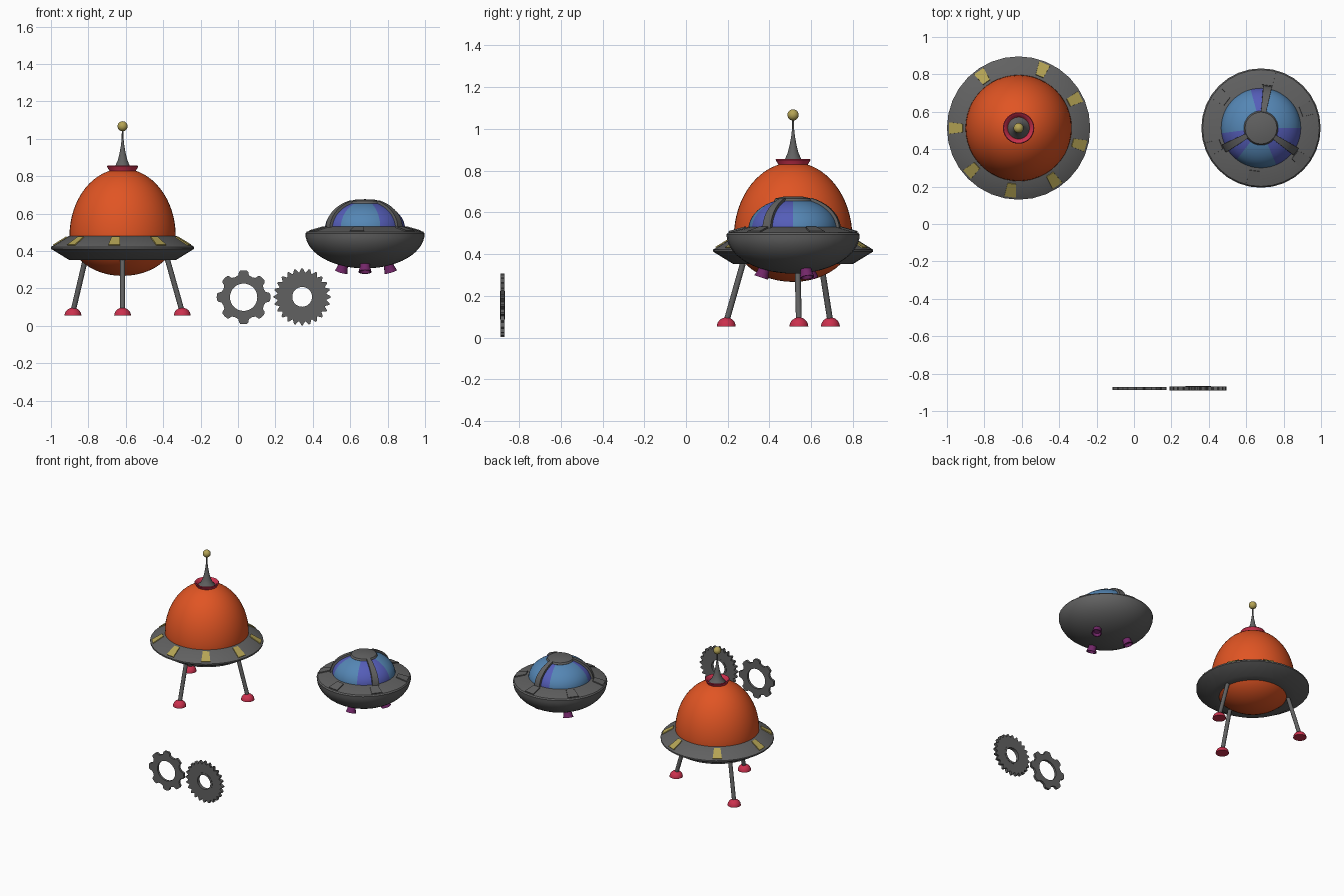
import bpy, bmesh, math
from mathutils import Vector, Matrix

if "Cube" in bpy.data.objects:
    bpy.data.objects.remove(bpy.data.objects["Cube"])

def mat(name, rgb):
    m = bpy.data.materials.new(name)
    m.diffuse_color = (*rgb, 1)
    m.use_nodes = True
    m.node_tree.nodes["Principled BSDF"].inputs["Base Color"].default_value = m.diffuse_color
    return m

GREY = mat("dark_grey", (0.12, 0.12, 0.12))
ORANGE = mat("orange", (0.75, 0.09, 0.017))
YELLOW = mat("yellow", (0.46, 0.37, 0.09))
RED = mat("red", (0.6, 0.03, 0.075))
BLUE = mat("glass_blue", (0.09, 0.24, 0.46))
VIOLET = mat("glass_violet", (0.09, 0.11, 0.48))
PURPLE = mat("purple", (0.17, 0.02, 0.14))

def finish(bm, name, mats, loc=(0, 0, 0), smooth=True):
    bmesh.ops.remove_doubles(bm, verts=bm.verts, dist=1e-5)
    bmesh.ops.recalc_face_normals(bm, faces=bm.faces)
    me = bpy.data.meshes.new(name)
    bm.to_mesh(me)
    bm.free()
    for m in mats:
        me.materials.append(m)
    ob = bpy.data.objects.new(name, me)
    bpy.context.collection.objects.link(ob)
    ob.location = loc
    if smooth:
        bpy.context.view_layer.objects.active = ob
        ob.select_set(True)
        bpy.ops.object.shade_smooth_by_angle(angle=math.radians(35))
        ob.select_set(False)
    return ob

def lathe(name, prof, m, loc, n=32, closed=False, axis=None, paint=None):
    """Turn an (r, z) profile around z, or around another axis direction."""
    bm = bmesh.new()
    rows = [[bm.verts.new((r * math.cos(2 * math.pi * i / n), r * math.sin(2 * math.pi * i / n), z))
             for i in range(n)] for r, z in prof]
    pairs = list(zip(rows, rows[1:])) + ([(rows[-1], rows[0])] if closed else [])
    for a, b in pairs:
        for i in range(n):
            j = (i + 1) % n
            f = bm.faces.new((a[i], a[j], b[j], b[i]))
            if paint:
                f.material_index = paint(f.calc_center_median())
    bmesh.ops.remove_doubles(bm, verts=bm.verts, dist=1e-5)
    bmesh.ops.dissolve_degenerate(bm, edges=bm.edges, dist=1e-6)
    if axis is not None:
        q = Vector((0, 0, 1)).rotation_difference(Vector(axis))
        bmesh.ops.transform(bm, matrix=q.to_matrix().to_4x4(), verts=bm.verts)
    return finish(bm, name, m if isinstance(m, list) else [m], loc)

def strip(name, pts, deg, m, loc, up, down):
    """Radial strip at an angle; pts are (r, z, half_width)."""
    bm = bmesh.new()
    rings = []
    for k, (r, z, w) in enumerate(pts):
        a, b = pts[max(k - 1, 0)], pts[min(k + 1, len(pts) - 1)]
        d = Vector((b[0] - a[0], b[1] - a[1])).normalized()
        nx, nz = -d.y, d.x
        rings.append([bm.verts.new((r + nx * o, s * w, z + nz * o))
                      for o, s in ((up, 1), (up, -1), (-down, -1), (-down, 1))])
    for a, b in zip(rings, rings[1:]):
        for i in range(4):
            bm.faces.new((a[i], a[(i + 1) % 4], b[(i + 1) % 4], b[i]))
    bm.faces.new(rings[0])
    bm.faces.new(rings[-1][::-1])
    bmesh.ops.transform(bm, matrix=Matrix.Rotation(math.radians(deg), 4, 'Z'), verts=bm.verts)
    return finish(bm, name, [m], loc)

def arc(rx, rz, zc, a0, a1, n):
    """Elliptical profile from angle a0 to a1 (degrees)."""
    t = [math.radians(a0 + (a1 - a0) * i / n) for i in range(n + 1)]
    return [(max(rx * math.cos(x), 0), zc + rz * math.sin(x)) for x in t]

def gear(name, x, z, y, depth, hole, teeth, pattern):
    """Toothed ring facing -y; pattern is (fraction of tooth pitch, radius)."""
    outer = [(2 * math.pi * (i + f) / teeth, r) for i in range(teeth) for f, r in pattern]
    n = len(outer)
    bm = bmesh.new()
    loops = []
    for rr, d in ((None, -1), (None, 1), (hole, 1), (hole, -1)):
        loops.append([bm.verts.new(((rr or r) * math.cos(a), d * depth / 2, (rr or r) * math.sin(a)))
                      for a, r in outer])
    for k in range(4):
        a, b = loops[k], loops[(k + 1) % 4]
        for i in range(n):
            j = (i + 1) % n
            bm.faces.new((a[i], a[j], b[j], b[i]))
    return finish(bm, name, [GREY], (x, y, z))

# ---- Landed saucer with egg-shaped hull ----
A = (-0.617, 0.513, 0)
lathe("egg_hull", arc(0.284, 0.213, 0.48, -90, 0, 12) + arc(0.284, 0.36, 0.48, 0, 90, 16)[1:],
      ORANGE, A, 48)
lathe("hull_ring", [(0.22, 0.353), (0.287, 0.353), (0.383, 0.412), (0.383, 0.422),
                    (0.287, 0.481), (0.26, 0.481)], GREY, A, closed=True)
for i, deg in enumerate((68, 27, -15, -56, -97, -138, 180, 125)):
    strip(f"ring_window_{i}", [(0.369, 0.4306, 0.031), (0.298, 0.4742, 0.022)][::-1],
          deg, YELLOW, A, 0.005, 0.003)
# collar, spire and beacon
lathe("collar", [(0.06, 0.80), (0.062, 0.815), (0.084, 0.852), (0.08, 0.857), (0.068, 0.85),
                 (0.055, 0.825)], RED, A, closed=True)
lathe("spire", [(0, 0.82), (0.062, 0.828), (0.04, 0.853), (0.026, 0.885), (0.016, 0.925),
                (0.009, 0.965), (0.005, 1.0), (0.004, 1.06), (0, 1.06)], GREY, A, 24)
lathe("beacon", arc(0.027, 0.027, 1.067, -90, 90, 12), YELLOW, A, 20)
# legs and half-round feet
for i, deg in enumerate((-90, 5, 146)):
    c, s = math.cos(math.radians(deg)), math.sin(math.radians(deg))
    foot = Vector((A[0] + 0.32 * c, A[1] + 0.32 * s, 0.075))
    top = Vector((A[0] + 0.225 * c, A[1] + 0.225 * s, 0.41))
    L = (top - foot).length
    lathe(f"leg_{i}", [(0, 0), (0.014, 0), (0.014, L), (0, L)], GREY, foot, 12, axis=top - foot)
    lathe(f"foot_{i}", [(0, 0)] + arc(0.045, 0.043, 0, 0, 90, 8), RED,
          (foot.x, foot.y, 0.054), 24)

# ---- Hovering saucer with glass dome ----
B = (0.679, 0.513, 0)
lathe("saucer_body", arc(0.319, 0.187, 0.494, -90, 0, 14) +
      [(0.312, 0.503), (0.215, 0.53), (0, 0.53)], GREY, B)

def glass(c):
    d = math.degrees(math.atan2(c.y, c.x)) % 360
    return int(78 < d < 105 or 185 < d < 232 or d > 295)

dome = arc(0.214, 0.148, 0.52, 0, 90, 12)
lathe("glass_dome", dome, [BLUE, VIOLET], B, 48, paint=glass)
lathe("dome_cap", [(0.07, 0.63), (0.092, 0.655), (0.085, 0.667), (0.05, 0.675), (0, 0.677)],
      GREY, B)
for i, deg in enumerate((81, -34, -151)):
    pts = [(r, z, 0.008 + 0.07 * r) for r, z in dome[:10]][::-1]
    strip(f"dome_rib_{i}", pts, deg, GREY, B, 0.014, 0.01)
for i in range(6):
    strip(f"rim_panel_{i}", [(0.23, 0.5258, 0.028), (0.305, 0.505, 0.038)], 22 + 60 * i,
          GREY, B, 0.006, 0.003)
# hollow flared thrusters under the body
for i, deg in enumerate((-90, 26, 146)):
    c, s = math.cos(math.radians(deg)), math.sin(math.radians(deg))
    lathe(f"thruster_{i}", [(0, -0.01), (0.026, -0.01), (0.028, 0.02), (0.035, 0.046),
                            (0.029, 0.046), (0.02, 0.03), (0, 0.03)], PURPLE,
          (B[0] + 0.138 * c, B[1] + 0.138 * s, 0.332), 20, axis=(0.33 * c, 0.33 * s, -1))

# ---- Two upright gears ----
gear("wide_tooth_gear", 0.03, 0.153, -0.879, 0.017, 0.073, 8,
     [(-0.3, 0.121), (-0.23, 0.137), (-0.16, 0.143), (0, 0.144), (0.16, 0.143), (0.23, 0.137),
      (0.3, 0.121), (0.5, 0.116)])
gear("fine_tooth_gear", 0.343, 0.155, -0.879, 0.021, 0.06, 24,
     [(-0.45, 0.132), (-0.1, 0.152), (0.1, 0.152), (0.45, 0.132)])
gear("gear_hub", 0.343, 0.155, -0.879, 0.025, 0.053, 32, [(0, 0.068)])
